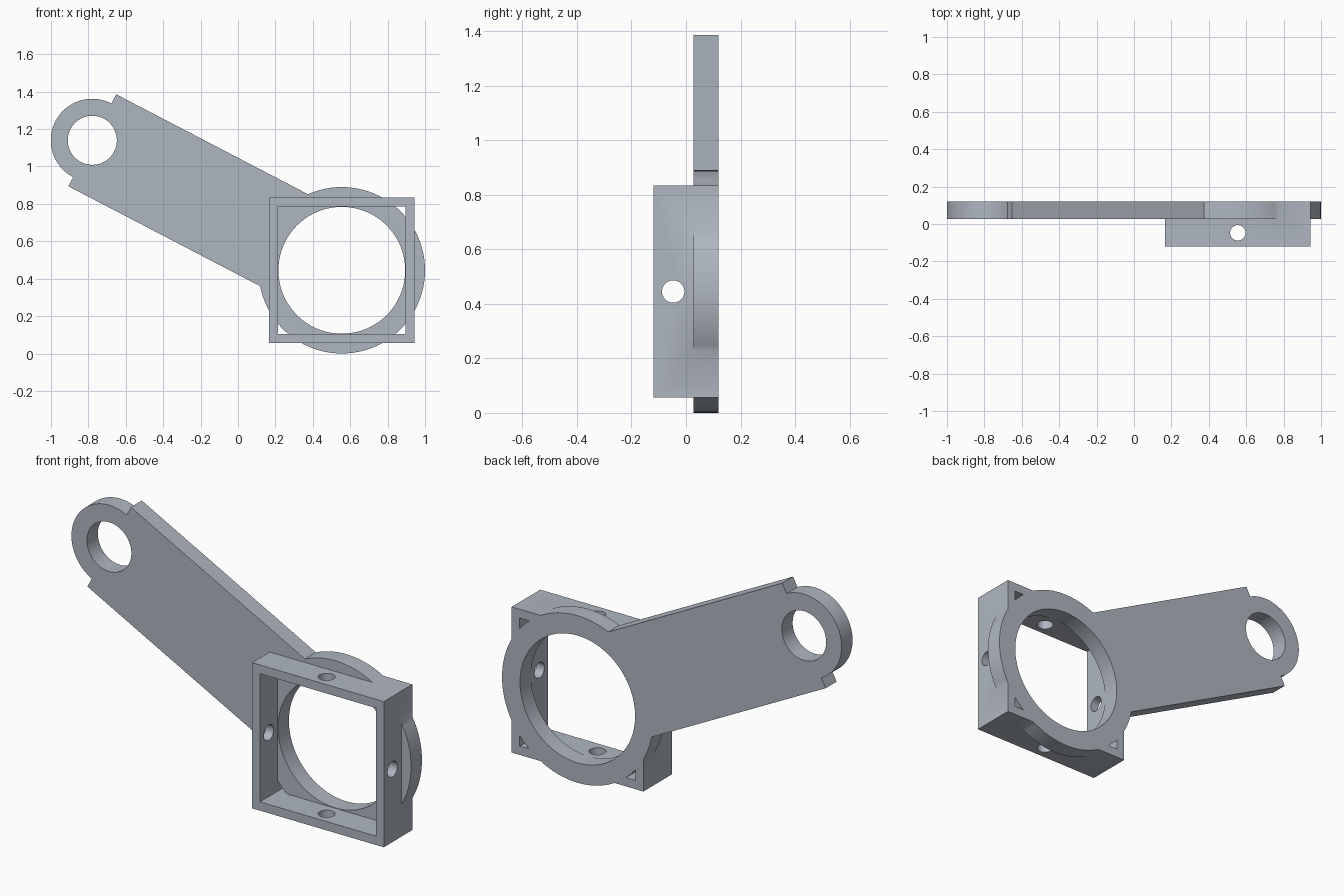
import bpy
import math
from mathutils import Matrix, Vector

cube = bpy.data.objects.get("Cube")
if cube:
    bpy.data.objects.remove(cube, do_unlink=True)

grey = bpy.data.materials.new("cool_grey")
grey.use_nodes = True
colour = (0.43, 0.47, 0.53, 1.0)
grey.diffuse_color = colour
grey.node_tree.nodes["Principled BSDF"].inputs["Base Color"].default_value = colour

# Key dimensions
BACK, FRONT, PLATE_FRONT = 0.12, -0.12, 0.028
PLATE_MID, PLATE_DEPTH = (BACK + PLATE_FRONT) / 2, BACK - PLATE_FRONT
big = Vector((0.555, PLATE_MID, 0.445))
small = Vector((-0.779, PLATE_MID, 1.14))
frame_centre = Vector((big.x, 0, big.z))
AXIS_ROT = {"X": (0, math.pi / 2, 0), "Y": (math.pi / 2, 0, 0), "Z": (0, 0, 0)}


def finish(obj, name):
    obj.name = name
    obj.data.materials.append(grey)
    bpy.ops.object.transform_apply(location=False, rotation=True, scale=True)
    return obj


def cylinder(name, centre, radius, depth, axis="Y", sides=96):
    bpy.ops.mesh.primitive_cylinder_add(vertices=sides, radius=radius, depth=depth,
                                        location=centre, rotation=AXIS_ROT[axis])
    return finish(bpy.context.object, name)


def block(name, centre, size, tilt=0.0):
    bpy.ops.mesh.primitive_cube_add(size=1, location=centre, rotation=(0, tilt, 0))
    bpy.context.object.scale = size
    return finish(bpy.context.object, name)


def combine(target, tool, operation):
    mod = target.modifiers.new(tool.name, "BOOLEAN")
    mod.operation, mod.object, mod.solver = operation, tool, "EXACT"
    bpy.ops.object.select_all(action="DESELECT")
    target.select_set(True)
    bpy.context.view_layer.objects.active = target
    bpy.ops.object.modifier_apply(modifier=mod.name)
    bpy.data.objects.remove(tool, do_unlink=True)


# Flat plate: sloping arm with a disc at each end
run = big - small
bracket = block("bracket", (big + small) / 2, (run.length, PLATE_DEPTH, 0.554),
                math.atan2(-run.z, run.x))
combine(bracket, cylinder("large_disc", big, 0.445, PLATE_DEPTH), "UNION")
combine(bracket, cylinder("small_disc", small, 0.222, PLATE_DEPTH), "UNION")
combine(bracket, cylinder("large_bore", big, 0.339, 0.5), "DIFFERENCE")
combine(bracket, cylinder("small_bore", small, 0.131, 0.5), "DIFFERENCE")

# Square frame, open through the middle
frame = block("square_frame", frame_centre, (0.776, BACK - FRONT, 0.776))
combine(frame, block("frame_opening", frame_centre, (0.682, 1, 0.682)), "DIFFERENCE")
combine(bracket, frame, "UNION")

# Screw holes through the four frame walls
hole_centre = frame_centre + Vector((0, -0.047, 0))
for axis in "XZ":
    combine(bracket, cylinder("screw_hole_" + axis, hole_centre, 0.041, 1.0, axis, 48),
            "DIFFERENCE")

bpy.ops.object.select_all(action="DESELECT")
bracket.select_set(True)
bpy.context.view_layer.objects.active = bracket
bpy.ops.object.shade_smooth_by_angle(angle=math.radians(30))
